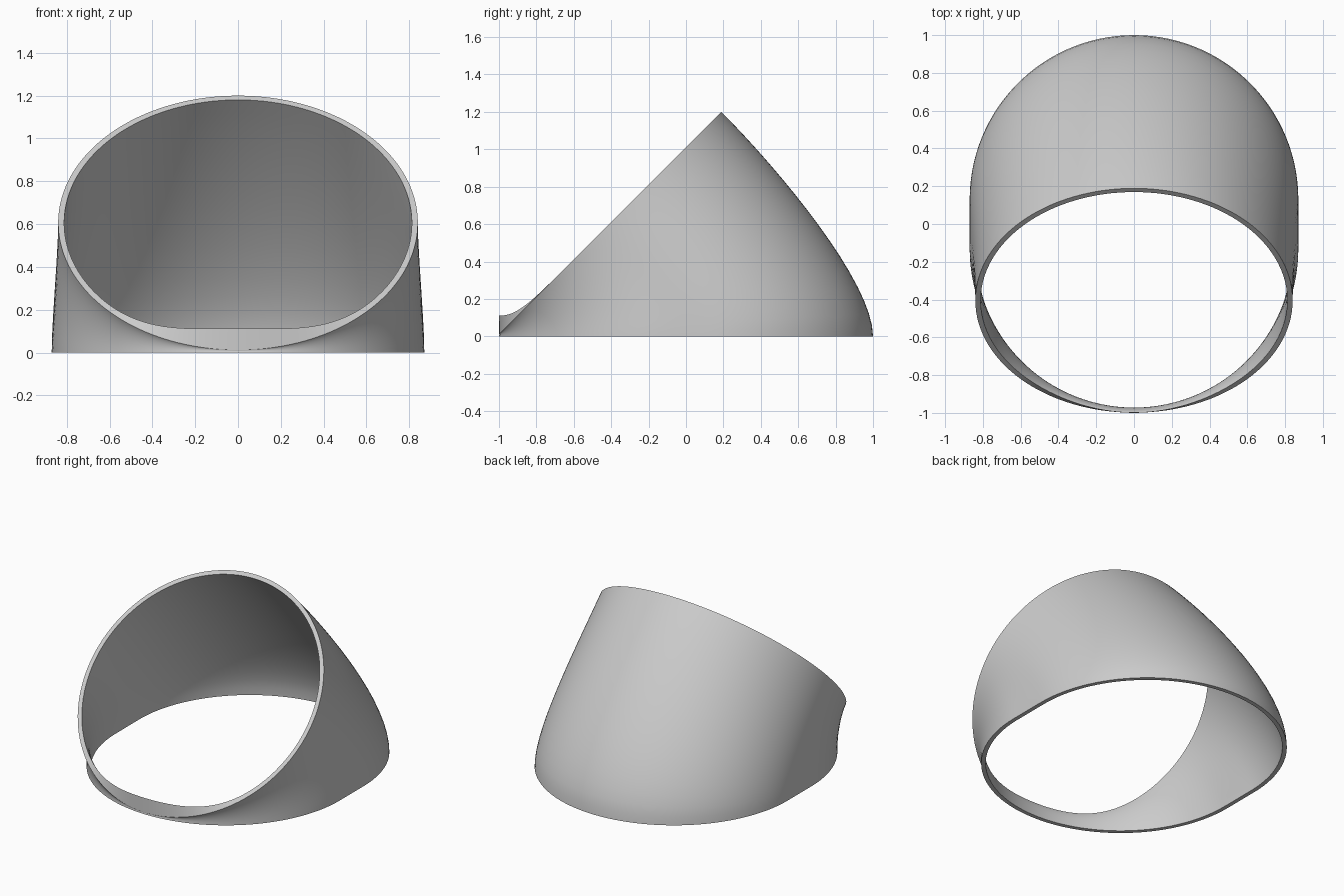
import bpy
import bmesh
from math import sin, cos, pi, asin, copysign
from mathutils import Vector

cube = bpy.data.objects.get("Cube")
if cube:
    bpy.data.objects.remove(cube, do_unlink=True)

SEGMENTS = 128
LEVELS = 16
UP = Vector((0, 0, 1))
RIM_NORMAL = Vector((0, -1, 1)).normalized()
RIM_UP = Vector((0, 1, 1)).normalized()
RIM_CENTRE = Vector((0, -0.405, 0.606))


def base_point(a, radius, straight=0.13):
    """Point on the stadium-shaped base, spaced by arc length."""
    quarter = straight + radius * pi / 2
    s = asin(min(1, abs(sin(a)))) / (pi / 2) * quarter
    if s < straight:
        x, y = radius, s
    else:
        t = (s - straight) / radius
        x, y = radius * cos(t), straight + radius * sin(t)
    return Vector((copysign(x, cos(a)), copysign(y, sin(a)), 0))


def rim_point(a, radius):
    """Point on the round opening, tilted by 45 degrees."""
    return RIM_CENTRE + Vector((radius * cos(a), 0, 0)) + RIM_UP * radius * sin(a)


def wall(start, end):
    """Curve rising upright from the base and meeting the rim squarely."""
    d = (end - start).length
    c1 = start + UP * d * 0.2
    c2 = end - RIM_NORMAL * d * 0.3
    points = []
    for i in range(LEVELS + 1):
        t = i / LEVELS
        u = 1 - t
        points.append(start * u**3 + c1 * 3 * u * u * t + c2 * 3 * u * t * t + end * t**3)
    return points


# Closed cross-sections: up the outside, across the rim, down the inside
bm = bmesh.new()
sections = []
for i in range(SEGMENTS):
    a = 2 * pi * i / SEGMENTS
    outer = wall(base_point(a, 0.87), rim_point(a, 0.84))
    # The inner edge rises into a small lip at the front
    lift = max(0, -sin(a)) ** 8
    inner_top = rim_point(a, 0.812) + Vector((0, -0.02, 0.08)) * lift
    inner = wall(base_point(a, 0.842), inner_top)
    sections.append([bm.verts.new(p) for p in outer + inner[::-1]])

for i, section in enumerate(sections):
    following = sections[(i + 1) % SEGMENTS]
    count = len(section)
    for j in range(count):
        k = (j + 1) % count
        bm.faces.new((section[j], following[j], following[k], section[k]))
bmesh.ops.recalc_face_normals(bm, faces=bm.faces)

mesh = bpy.data.meshes.new("angled_sleeve")
bm.to_mesh(mesh)
bm.free()
sleeve = bpy.data.objects.new("angled_sleeve", mesh)
bpy.context.collection.objects.link(sleeve)

# Plain light grey
grey = bpy.data.materials.new("light_grey")
grey.use_nodes = True
colour = (0.6, 0.6, 0.6, 1)
grey.diffuse_color = colour
grey.node_tree.nodes["Principled BSDF"].inputs["Base Color"].default_value = colour
mesh.materials.append(grey)

bpy.ops.object.select_all(action="DESELECT")
sleeve.select_set(True)
bpy.context.view_layer.objects.active = sleeve
bpy.ops.object.shade_smooth_by_angle(angle=pi / 6)
